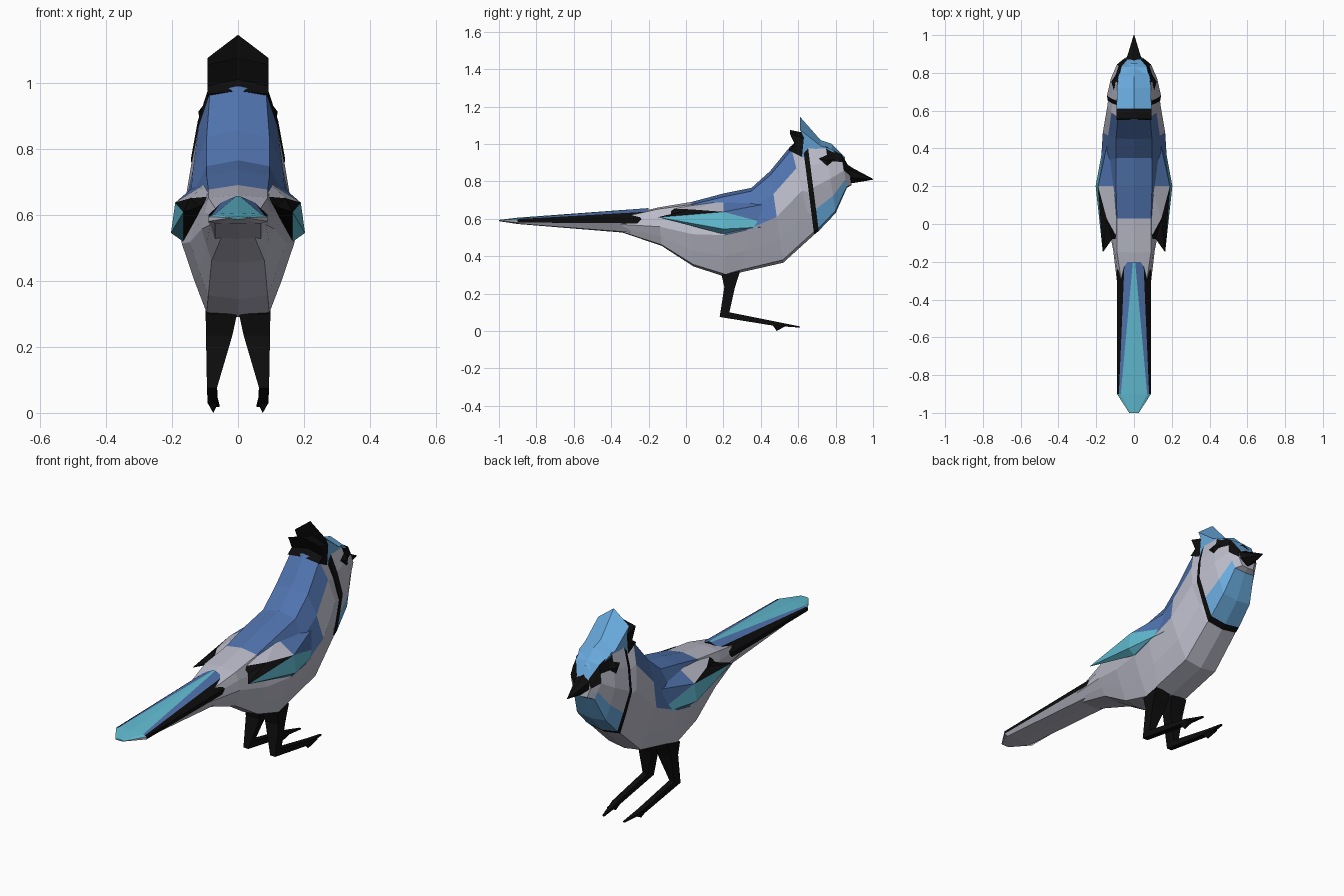
import bpy, bmesh

if "Cube" in bpy.data.objects:
    bpy.data.objects.remove(bpy.data.objects["Cube"])

COLORS = {
    "B": ("blue", (0.08, 0.17, 0.42, 1)),
    "L": ("sky_blue", (0.14, 0.40, 0.72, 1)),
    "C": ("cyan", (0.12, 0.50, 0.64, 1)),
    "G": ("pale_grey", (0.50, 0.50, 0.59, 1)),
    "K": ("black", (0.004, 0.004, 0.004, 1)),
}
KEYS = list(COLORS)
MATS = []
for label, rgba in COLORS.values():
    m = bpy.data.materials.new(label)
    m.diffuse_color = rgba
    m.use_nodes = True
    m.node_tree.nodes["Principled BSDF"].inputs["Base Color"].default_value = m.diffuse_color
    MATS.append(m)


def build(name, verts, faces):
    """Half mesh on +x, mirrored to -x. faces: list of (indices, colour key)."""
    bm = bmesh.new()
    vs = [bm.verts.new(v) for v in verts]
    for idx, key in faces:
        f = bm.faces.new([vs[i] for i in idx])
        f.material_index = KEYS.index(key)
    bmesh.ops.mirror(bm, geom=bm.verts[:] + bm.edges[:] + bm.faces[:],
                     axis='X', merge_dist=0.0005)
    bmesh.ops.remove_doubles(bm, verts=bm.verts[:], dist=0.0005)
    bmesh.ops.recalc_face_normals(bm, faces=bm.faces[:])
    me = bpy.data.meshes.new(name)
    bm.to_mesh(me)
    bm.free()
    for m in MATS:
        me.materials.append(m)
    ob = bpy.data.objects.new(name, me)
    bpy.context.collection.objects.link(ob)
    return ob


def loft(name, rings, colors, closed=False, caps=("G", "G")):
    """Bridge rings of points; colors holds one string per segment."""
    n = len(rings[0])
    verts = [p for r in rings for p in r]
    faces = []
    for s in range(len(rings) - 1):
        for i in range(n if closed else n - 1):
            j = (i + 1) % n
            a, b = s * n, (s + 1) * n
            row = colors[s]
            faces.append(((a + i, a + j, b + j, b + i), row[i % len(row)]))
    faces.append((tuple(range(n)), caps[0]))
    last = (len(rings) - 1) * n
    faces.append((tuple(range(last, last + n)), caps[1]))
    return build(name, verts, faces)


def section(yt, zt, yb, zb, wt, w, wb):
    """Half outline from back ridge to belly centre, on a tilted plane."""
    pts = [(0, 0), (wt, .04), (wt + (w - wt) * .6, .25), (w, .5),
           (w + (wb - w) * .5, .75), (wb, .97), (0, 1)]
    return [(x, yt + (yb - yt) * t, zt + (zb - zt) * t) for x, t in pts]


# Body, from tail root to neck
body = [
    (-.35, .61, -.35, .53, .06, .085, .05),
    (-.15, .66, -.13, .455, .09, .11, .08),
    (.03, .69, .04, .345, .09, .145, .09),
    (.20, .735, .21, .29, .095, .17, .095),
    (.35, .765, .30, .315, .095, .175, .095),
    (.45, .855, .52, .365, .095, .165, .095),
    (.56, .99, .68, .51, .085, .142, .09),
    (.63, .97, .685, .515, .08, .137, .085),
]
loft("body", [section(*s) for s in body],
     ["GGGGGG", "GGGGGG", "BBGGGG", "BBBGGG", "BBBGGG", "BBGGGG", "KGGGGG"])

# Head with black neck band
head = [
    (.625, .99, .685, .515, .085, .14, .09),
    (.65, 1.0, .71, .535, .09, .143, .09),
    (.745, 1.0, .80, .63, .085, .122, .085),
    (.83, .95, .86, .765, .068, .09, .06),
    (.87, .88, .885, .78, .035, .05, .035),
]
loft("head", [section(*s) for s in head],
     ["KKKKKK", "LGGGLL", "LKGGLL", "LKKGGG"], caps=("K", "G"))

# Beak
loft("beak", [
    [(0, .835, .91), (.06, .835, .885), (.062, .835, .84), (0, .85, .80)],
    [(0, .89, .872), (.035, .89, .855), (.035, .89, .82), (0, .89, .79)],
    [(0, 1.0, .813), (.002, 1.0, .812), (.002, 1.0, .81), (0, 1.0, .809)],
], ["KKK", "KKK"], caps=("K", "K"))

# Eyes
ex, ey, ez = .108, .755, .912
build("eyes", [(ex + .012, ey, ez), (ex - .03, ey, ez), (ex, ey - .045, ez + .01),
               (ex - .015, ey + .04, ez + .005), (ex - .01, ey, ez + .03),
               (ex + .008, ey, ez - .03)],
      [((c, a, b), "K") for c in (0, 1)
       for a, b in ((2, 4), (4, 3), (3, 5), (5, 2))])

# Crest: jagged side profile with a centre ridge (y, z, half width, edge drop)
crest = [(.85, .93, .06, .03), (.78, 1.0, .085, .03), (.72, 1.02, .09, .03),
         (.61, 1.145, .092, .07), (.63, 1.06, .092, .03), (.555, 1.075, .092, .02),
         (.585, 1.01, .092, .02), (.55, .975, .092, .01), (.62, .93, .092, 0)]
n = len(crest)
cv = [(0, y, z) for y, z, w, d in crest] + [(w, y, z - d) for y, z, w, d in crest]
cf = [((i, i + 1, n + i + 1, n + i), "L" if i < 3 else "K") for i in range(n - 1)]
cf += [((n, n + 1, n + 2, n + 3, n + 4, 2 * n - 1), "L"),
       (tuple(range(n + 4, 2 * n)), "K"), ((n - 1, 0, n, 2 * n - 1), "K")]
build("crest", cv, cf)

# Tail: layered feathers with a low roof shape
tail = [
    (-.20, [(0, .657), (.006, .656), (.05, .638), (.09, .60), (.09, .575), (.07, .52), (0, .515)]),
    (-.90, [(0, .606), (.07, .602), (.08, .598), (.09, .594), (.09, .58), (.07, .574), (0, .572)]),
    (-1.0, [(0, .594), (.02, .593), (.022, .592), (.025, .591), (.025, .59), (.02, .588), (0, .587)]),
]
loft("tail", [[(x, y, z) for x, z in pts] for y, pts in tail],
     ["CBKKGG", "CCCGGG"], caps=("K", "C"))

# Wings
wing = [
    (.15, .49, .56), (.14, .43, .68), (.19, .20, .637), (.203, .20, .545),
    (.165, .20, .518), (.165, -.15, .608), (.09, .20, .70), (.085, -.08, .655),
    (.115, -.08, .625), (.145, .03, .65),
]
build("wings", wing, [
    ((0, 1, 2), "B"), ((0, 2, 3), "C"), ((0, 3, 4), "C"), ((3, 2, 5), "C"),
    ((4, 3, 5), "C"), ((1, 6, 2), "B"), ((6, 9, 2), "G"), ((6, 7, 9), "G"),
    ((2, 9, 5), "K"), ((9, 7, 8), "K"), ((9, 8, 5), "K"), ((4, 5, 8), "K"),
    ((4, 8, 7), "K"), ((4, 7, 6), "K"), ((0, 4, 6), "K"), ((0, 6, 1), "K"),
])


# Legs with long forward toe: x range, back point, front point
def leg_ring(x0, x1, back, front):
    return [(x0, *back), (x1, *back), (x1, *front), (x0, *front)]


loft("legs", [leg_ring(*r) for r in [
    (.003, .098, (.19, .30), (.29, .32)),
    (.017, .097, (.205, .235), (.262, .235)),
    (.064, .094, (.18, .075), (.232, .10)),
    (.062, .092, (.47, .028), (.49, .048)),
    (.056, .066, (.61, .018), (.61, .024)),
]], ["K"] * 4, closed=True, caps=("K", "K"))

# Claws under the toes
build("claws", [(.06, .46, .035), (.092, .46, .035), (.092, .54, .03),
                (.06, .54, .03), (.075, .485, 0)],
      [((0, 1, 2, 3), "K"), ((0, 1, 4), "K"), ((1, 2, 4), "K"),
       ((2, 3, 4), "K"), ((3, 0, 4), "K")])
